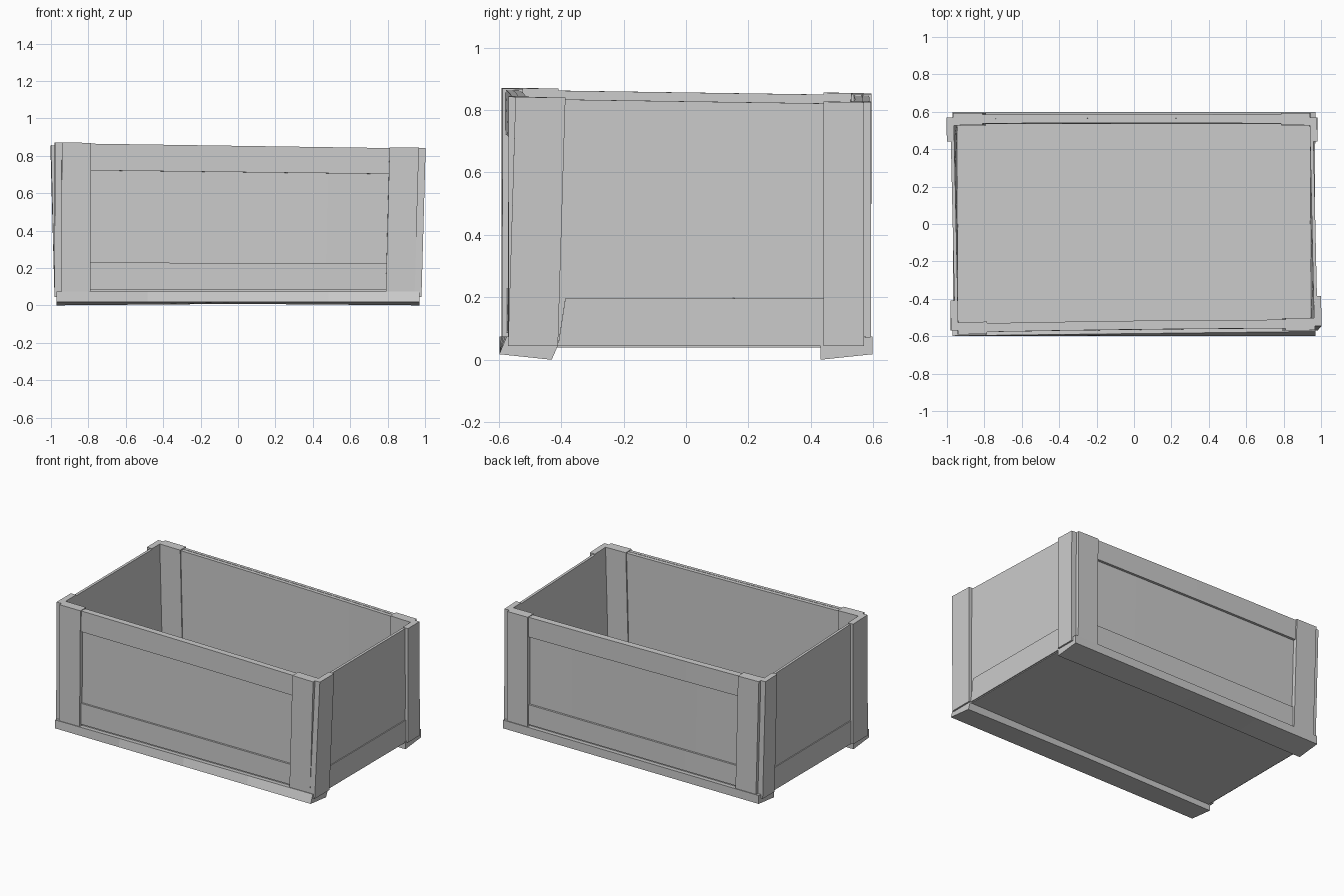
import bpy
import bmesh
from mathutils import Vector

cube = bpy.data.objects.get("Cube")
if cube:
    bpy.data.objects.remove(cube, do_unlink=True)

grey = bpy.data.materials.new("plain grey")
grey.use_nodes = True
COLOUR = (0.6, 0.6, 0.6, 1)
grey.diffuse_color = COLOUR
grey.node_tree.nodes["Principled BSDF"].inputs["Base Color"].default_value = COLOUR


def warp(p):
    """Hand-built look: twisted flaring sides, sloping rim, skewed front, bowed boards."""
    k = max(p.z - 0.07, 0) / 0.78
    x = p.x * (1 + 0.01 * k) - 0.022 * k * p.y
    y = p.y + 0.006 * k * (1 - p.x ** 2)
    if p.y < -0.3 and p.z > 0.072:
        y += 0.012 * (1 + p.x)
    z = p.z - k * (0.015 * p.x + 0.015 * p.y)
    return Vector((x, y, z))


def board(name, x, y, z, cuts=0):
    """Box between the given limits, cut along its long axis so it can bow."""
    bm = bmesh.new()
    bmesh.ops.create_cube(bm, size=1)
    for v in bm.verts:
        v.co = Vector([lo + (c + 0.5) * (hi - lo)
                       for c, (lo, hi) in zip(v.co, (x, y, z))])
    if cuts:
        axis = 0 if x[1] - x[0] > y[1] - y[0] else 1
        edges = [e for e in bm.edges
                 if abs(e.verts[0].co[axis] - e.verts[1].co[axis]) > 0.3]
        bmesh.ops.subdivide_edges(bm, edges=edges, cuts=cuts)
    for v in bm.verts:
        v.co = warp(v.co)
    bmesh.ops.recalc_face_normals(bm, faces=bm.faces)
    mesh = bpy.data.meshes.new(name)
    bm.to_mesh(mesh)
    bm.free()
    mesh.materials.append(grey)
    obj = bpy.data.objects.new(name, mesh)
    bpy.context.collection.objects.link(obj)
    return obj


def span(side, a, b):
    return tuple(sorted((side * a, side * b)))


# Floor
board("floor", (-0.95, 0.95), (-0.55, 0.55), (0.04, 0.07), 3)

# Front and back walls, rails and bottom skids
for s, end in ((-1, "front"), (1, "back")):
    board(end + "_panel", (-0.94, 0.94), span(s, 0.535, 0.565), (0.073, 0.842), 3)
    board(end + "_upper_rail", (-0.79, 0.79), span(s, 0.56, 0.582), (0.705, 0.844), 3)
    board(end + "_lower_rail", (-0.79, 0.79), span(s, 0.56, 0.578), (0.085, 0.225), 3)
    skid = board(end + "_skid", (-0.97, 0.97), span(s, 0.43, 0.598), (0, 0.075), 3)
    # Skids lift at the outer lip, drop toward the inside, and arch at mid-length
    for v in skid.data.vertices:
        outer = abs(v.co.y) > 0.52
        if v.co.z < 0.03:
            v.co.z += 0.018 if outer else 0.008 * (1 - abs(v.co.x))
        elif not outer:
            v.co.z -= 0.02

# Side walls and their lower rails
for s, side in ((-1, "right"), (1, "left")):
    board(side + "_panel", span(s, 0.942, 0.96), (-0.55, 0.55), (0.04, 0.842), 3)
    board(side + "_lower_rail", span(s, 0.955, 0.967), (-0.41, 0.44), (0.045, 0.2), 3)

# Corner posts, each made from a face board and a side board
for sx, side in ((-1, "right"), (1, "left")):
    for sy, end in ((-1, "front"), (1, "back")):
        board(f"{end}_{side}_post_face", span(sx, 0.79, 0.945),
              span(sy, 0.527, 0.592), (0.073, 0.848))
        inner = 0.41 if sy < 0 else 0.44
        board(f"{end}_{side}_post_side", span(sx, 0.942, 0.981),
              span(sy, inner, 0.57), (0.045, 0.848))
